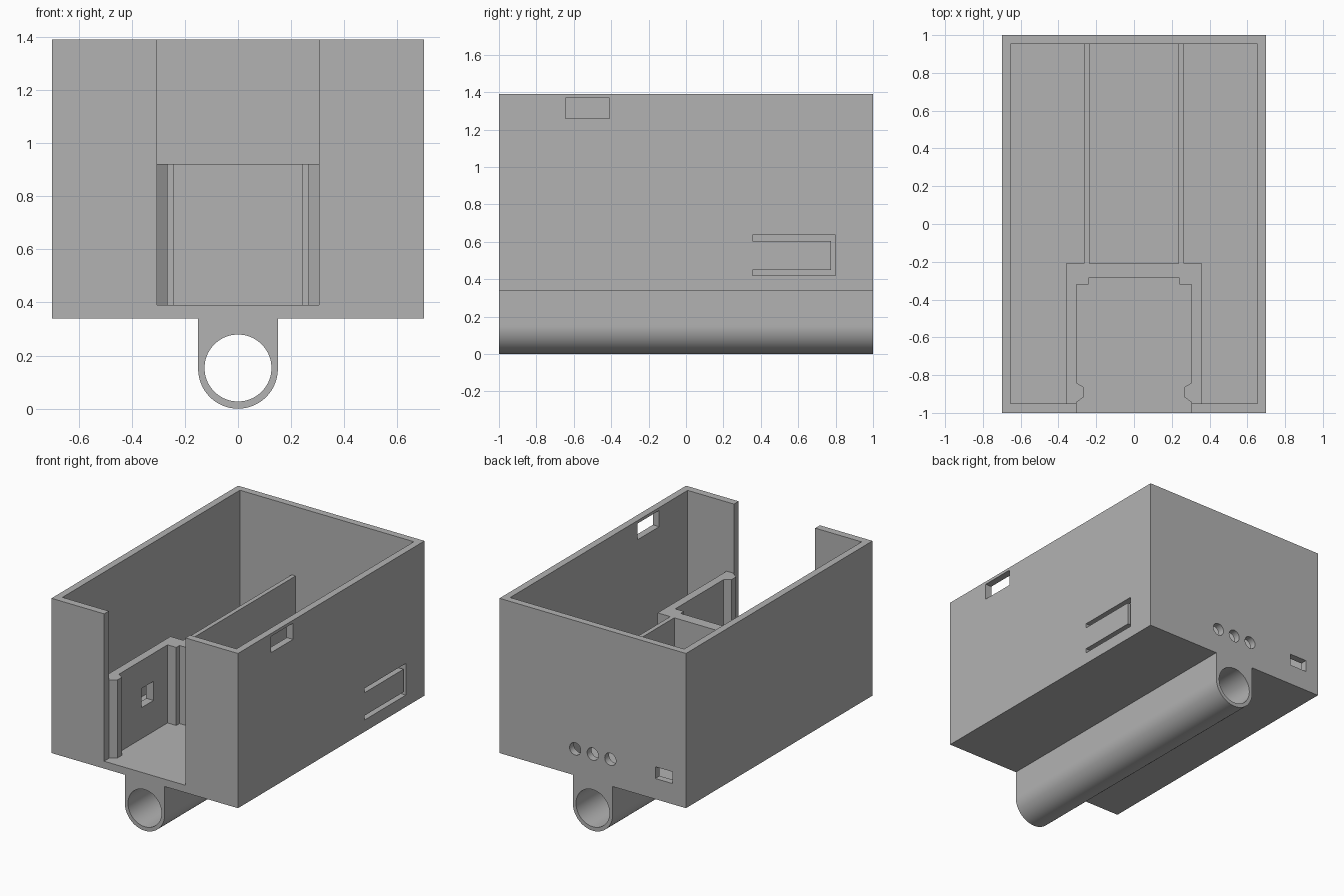
import bpy, bmesh, math
from mathutils import Vector

cube = bpy.data.objects.get("Cube")
if cube:
    bpy.data.objects.remove(cube, do_unlink=True)

grey = bpy.data.materials.new("plain grey")
grey.use_nodes = True
grey.diffuse_color = (0.45, 0.45, 0.45, 1)
grey.node_tree.nodes["Principled BSDF"].inputs["Base Color"].default_value = grey.diffuse_color

PLACE = {
    "x": lambda u, v, w: Vector((w, u, v)),
    "y": lambda u, v, w: Vector((u, w, v)),
    "z": lambda u, v, w: Vector((u, v, w)),
}


def prism(name, outline, axis, start, end):
    """Extrude a flat outline along one axis."""
    bm = bmesh.new()
    put = PLACE[axis]
    face = bm.faces.new([bm.verts.new(put(u, v, start)) for u, v in outline])
    new = bmesh.ops.extrude_face_region(bm, geom=[face])["geom"]
    bmesh.ops.translate(bm, vec=put(0, 0, end - start),
                        verts=[g for g in new if isinstance(g, bmesh.types.BMVert)])
    bmesh.ops.recalc_face_normals(bm, faces=bm.faces)
    mesh = bpy.data.meshes.new(name)
    bm.to_mesh(mesh)
    bm.free()
    mesh.materials.append(grey)
    obj = bpy.data.objects.new(name, mesh)
    bpy.context.collection.objects.link(obj)
    return obj


def rect(u0, u1, v0, v1):
    return [(u0, v0), (u1, v0), (u1, v1), (u0, v1)]


def arc(u, v, r, a0, a1, n):
    angles = [math.radians(a0 + (a1 - a0) * i / n) for i in range(n + 1)]
    return [(u + r * math.cos(a), v + r * math.sin(a)) for a in angles]


def mirrored(half):
    return half + [(-u, v) for u, v in reversed(half)]


def cut(target, outline, axis, start, end):
    """Subtract a prism from the target and drop the cutter."""
    cutter = prism("cutter", outline, axis, start, end)
    cutter.hide_render = True
    mod = target.modifiers.new("cut", "BOOLEAN")
    mod.operation, mod.solver, mod.object = "DIFFERENCE", "EXACT", cutter
    bpy.context.view_layer.objects.active = target
    bpy.ops.object.modifier_apply(modifier=mod.name)
    bpy.data.objects.remove(cutter, do_unlink=True)


BASE, FLOOR, TOP, POCKET_TOP = 0.34, 0.39, 1.39, 0.92
GAP = 0.305

# Open box with a tall front opening
case = prism("case", rect(-0.7, 0.7, -1, 1), "z", BASE, TOP)
cavity = mirrored([(GAP, -1.2), (GAP, -0.95), (0.653, -0.95), (0.653, 0.953)])
cut(case, cavity, "z", FLOOR, TOP + 0.2)

# Side window and U-shaped slot around a flexible tab
cut(case, rect(-0.645, -0.41, 1.26, 1.37), "x", 0.6, 0.8)
tab_slot = [(0.355, 0.42), (0.8, 0.42), (0.8, 0.635), (0.355, 0.635),
            (0.355, 0.605), (0.775, 0.605), (0.775, 0.45), (0.355, 0.45)]
cut(case, tab_slot, "x", 0.6, 0.8)

# Rear round holes and cable port
for x in (-0.132, 0, 0.132):
    cut(case, arc(x, 0.52, 0.042, 0, 348.75, 31), "y", 0.9, 1.1)
cut(case, rect(-0.6, -0.47, 0.48, 0.56), "y", 0.9, 1.1)

# Inner pocket with snap ridges, corner stops and two long ribs
pocket = prism("inner_pocket", mirrored([
    (0.24, -0.285), (0.24, -0.32), (GAP, -0.32), (GAP, -0.84),
    (0.265, -0.865), (0.265, -0.915), (GAP, -0.945), (GAP, -0.95),
    (0.36, -0.95), (0.36, -0.21), (0.265, -0.21), (0.265, 0.953),
    (0.235, 0.953), (0.235, -0.21)]), "z", FLOOR, POCKET_TOP)
cut(pocket, rect(-0.6, -0.47, 0.6, 0.73), "x", -0.45, -0.27)

# Mounting tube under the box
tube = prism("mounting_tube",
             [(0.15, BASE), (-0.15, BASE)] + arc(0, 0.15, 0.15, 180, 360, 48),
             "y", -1, 1)
cut(tube, arc(0, 0.153, 0.126, 0, 355, 71), "y", -1.1, 1.1)

# Smooth curved walls while keeping edges sharp
for obj in (case, pocket, tube):
    bpy.ops.object.select_all(action="DESELECT")
    obj.select_set(True)
    bpy.context.view_layer.objects.active = obj
    bpy.ops.object.shade_smooth_by_angle(angle=math.radians(30))
